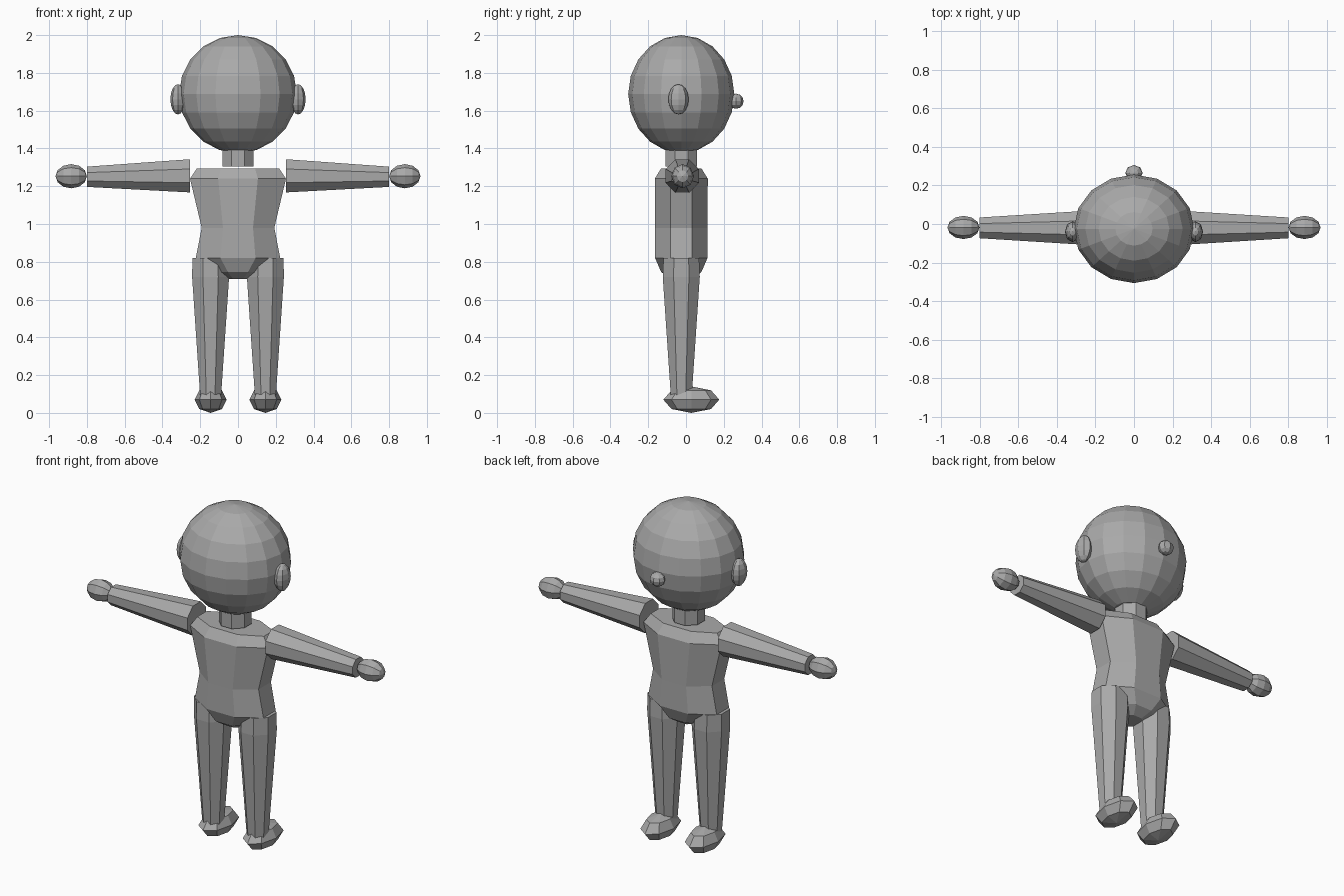
import bpy, bmesh, math
from mathutils import Vector

if "Cube" in bpy.data.objects:
    bpy.data.objects.remove(bpy.data.objects["Cube"])

mat = bpy.data.materials.new("plain grey")
mat.diffuse_color = (0.4, 0.4, 0.4, 1)
mat.use_nodes = True
mat.node_tree.nodes["Principled BSDF"].inputs["Base Color"].default_value = mat.diffuse_color
CY = -0.025  # depth of the body axis


def finish(name, bm):
    bmesh.ops.recalc_face_normals(bm, faces=bm.faces)
    me = bpy.data.meshes.new(name)
    bm.to_mesh(me)
    bm.free()
    me.materials.append(mat)
    ob = bpy.data.objects.new(name, me)
    bpy.context.collection.objects.link(ob)
    return ob


def ball(name, centre, radii, seg, rings, axis="Z"):
    """Stretched sphere with its poles along the chosen axis."""
    bm = bmesh.new()
    bmesh.ops.create_uvsphere(bm, u_segments=seg, v_segments=rings, radius=1)
    for v in bm.verts:
        x, y, z = v.co
        p = {"X": (z, x, y), "Y": (x, z, y), "Z": (x, y, z)}[axis]
        v.co = [c + r * q for c, r, q in zip(centre, radii, p)]
    return finish(name, bm)


def loft(name, rings, n=8, turn=0.5, axis="Z"):
    """Skin of n-sided rings (centre, radius a, radius b) with end caps."""
    bm = bmesh.new()
    loops = []
    for c, a, b in rings:
        loop = []
        for i in range(n):
            t = 2 * math.pi * (i + turn) / n
            u, w = a * math.cos(t), b * math.sin(t)
            off = Vector((0, u, w)) if axis == "X" else Vector((u, w, 0))
            loop.append(bm.verts.new(Vector(c) + off))
        loops.append(loop)
    for p, q in zip(loops, loops[1:]):
        for i in range(n):
            j = (i + 1) % n
            bm.faces.new((p[i], p[j], q[j], q[i]))
    bm.faces.new(loops[0])
    bm.faces.new(loops[-1])
    return finish(name, bm)


# head, nose and neck
ball("head", (0, CY, 1.688), (0.312, 0.281, 0.312), 16, 10)
ball("nose", (0, 0.265, 1.65), (0.045, 0.04, 0.04), 8, 6)
loft("neck", [((0, CY, z), 0.09, 0.09) for z in (1.305, 1.45)])

# torso: (height, half width, half depth) from crotch to shoulders
profile = [(0.71, 0.07, 0.06), (0.745, 0.14, 0.115), (0.82, 0.242, 0.15),
           (0.98, 0.208, 0.15), (1.24, 0.275, 0.152), (1.295, 0.235, 0.115)]
loft("torso", [((0, CY, z), a, b) for z, a, b in profile])

# limbs, mirrored left and right
for side, s in (("left", -1), ("right", 1)):
    ball(side + "_ear", (s * 0.318, -0.04, 1.66), (0.04, 0.054, 0.08), 8, 8)
    loft(side + "_arm", [((s * 0.255, -0.02, 1.255), 0.095, 0.095),
                         ((s * 0.80, -0.02, 1.25), 0.058, 0.058)], axis="X")
    ball(side + "_hand", (s * 0.883, -0.018, 1.253), (0.083, 0.06, 0.064), 8, 6, "X")
    loft(side + "_leg", [((s * 0.147, CY, 0.82), 0.102, 0.102),
                         ((s * 0.145, CY, 0.72), 0.106, 0.106),
                         ((s * 0.145, CY, 0.09), 0.06, 0.06)])
    ball(side + "_foot", (s * 0.145, 0.028, 0.07), (0.085, 0.148, 0.07), 8, 4)
